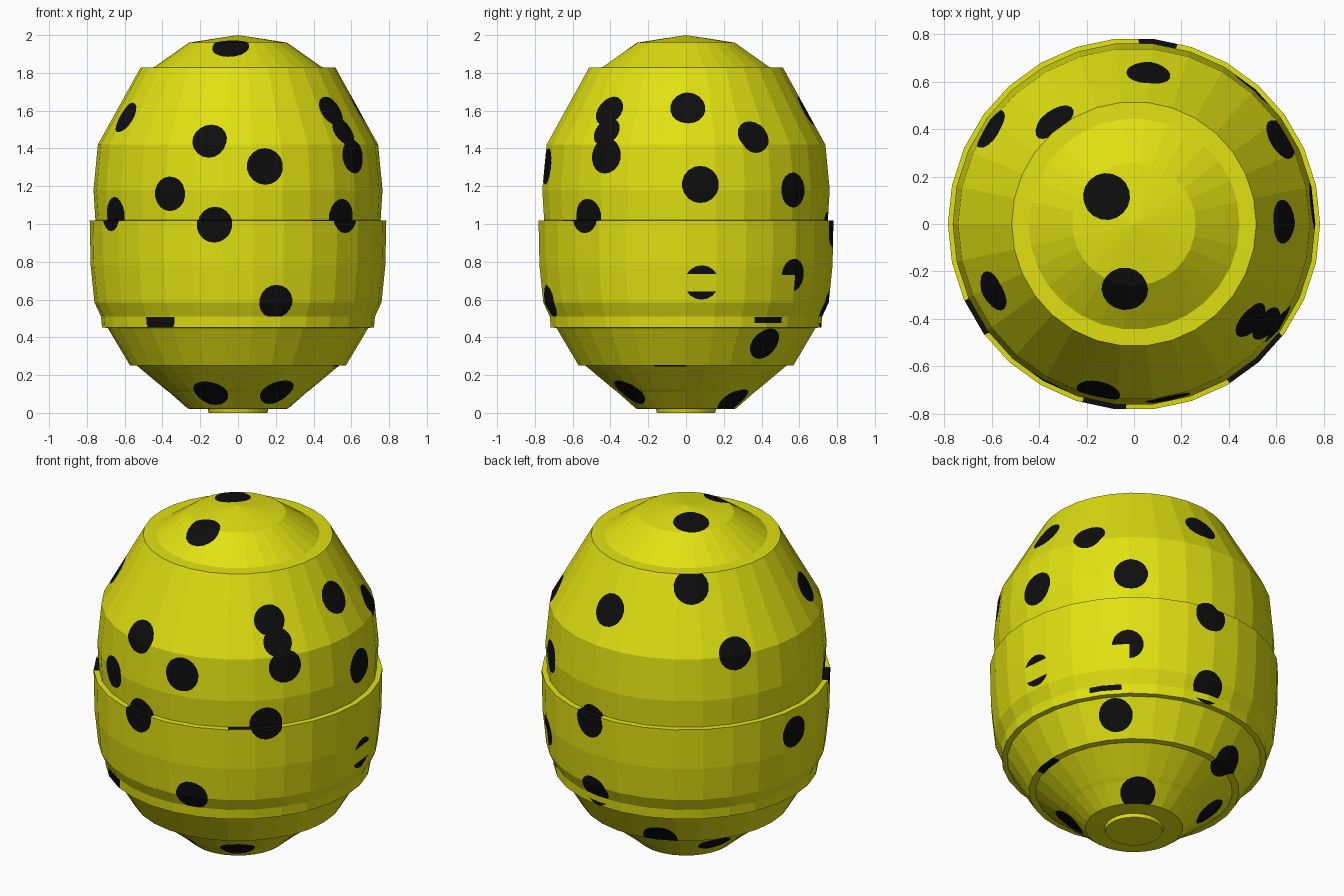
import bpy, bmesh, math
from mathutils import Vector

if "Cube" in bpy.data.objects:
    bpy.data.objects.remove(bpy.data.objects["Cube"])

SEG = 30

# Stepped egg profile (radius, height), bottom pole to top pole
PROFILE = [(0.155, 0), (0.16, 0.02), (0.265, 0.022), (0.365, 0.11), (0.385, 0.125),
           (0.535, 0.25), (0.572, 0.252), (0.69, 0.45), (0.72, 0.452), (0.725, 0.51),
           (0.76, 0.585), (0.78, 0.78), (0.785, 1.018), (0.755, 1.02), (0.765, 1.18),
           (0.742, 1.42), (0.516, 1.828), (0.445, 1.83), (0.26, 1.96), (0.12, 1.982)]

# Spots: azimuth in degrees, height, radius, then optional z_min, z_max, u_min
SPOTS = [
    (-102, 1.445, .092), (-79, 1.305, .096), (-118.5, 1.16, .09), (-99.3, 1.0, .094),
    (-74.5, .585, .09, .51), (-125, .49, .09, .455, .508), (-114, .105, .095),
    (-55.3, .11, .095), (-154.5, 1.565, .088), (-149.5, 1.05, .09),
    (-39.5, 1.6, .085), (-37, 1.49, .08), (-34.8, 1.36, .092), (-43.4, 1.04, .09),
    (0.9, 1.615, .092), (30, 1.465, .09), (5.8, 1.21, .097), (48.7, 1.18, .092),
    (6.2, .69, .09, .735), (6.2, .69, .09, .0, .642),
    (47.5, .73, .085, .73), (47.5, .73, .085, .0, .73, .01),
    (41, .365, .092, .0, .45), (37.5, .49, .09, .476, .508),
    (54, .06, .095, .022), (-9, .25, .085, .246, .2525),
    (84.5, 1.6, .092), (82.5, .975, .092), (83, .55, .09, .51), (83, .55, .1, .0, .475),
    (111, .265, .095), (147, .15, .092), (128, 1.765, .095, .0, 1.827),
    (146.5, 1.43, .092), (174, .88, .09),
    (-98, 1.945, .097), (135, 1.975, .097),
]


def material(name, color):
    m = bpy.data.materials.new(name)
    m.diffuse_color = (*color, 1)
    m.use_nodes = True
    m.node_tree.nodes["Principled BSDF"].inputs["Base Color"].default_value = m.diffuse_color
    return m


def radius_at(z):
    pts = [(0, -.001)] + PROFILE + [(0, 2.0)]
    z = min(max(z, 0), 2)
    for (r0, z0), (r1, z1) in zip(pts, pts[1:]):
        if z0 <= z <= z1:
            return r0 + (r1 - r0) * (z - z0) / (z1 - z0)
    return 0


def add_spot(bm, az, z, size, z_min=None, z_max=None, u_min=None):
    """Cut a round outline into the shell and colour the faces inside it."""
    a = math.radians(az)
    out = Vector((math.cos(a), math.sin(a), 0))
    u = Vector((-math.sin(a), math.cos(a), 0))
    slope = (radius_at(z + .06) - radius_at(z - .06)) / .12
    n = (out - Vector((0, 0, slope))).normalized()
    v = n.cross(u)
    c = out * radius_at(z) + Vector((0, 0, z))
    planes = []
    for k in range(18):
        t = 2 * math.pi * k / 18
        d = u * math.cos(t) + v * math.sin(t)
        planes.append((c + d * size, d))
    if z_min:
        planes.append((Vector((0, 0, z_min)), Vector((0, 0, -1))))
    if z_max:
        planes.append((Vector((0, 0, z_max)), Vector((0, 0, 1))))
    if u_min is not None:
        planes.append((c + u * u_min, -u))
    bm.normal_update()
    faces = [f for f in bm.faces if f.normal.dot(n) > 0.05]
    for co, no in planes:
        if not faces:
            return
        geom = set(faces)
        for f in faces:
            geom.update(f.edges)
            geom.update(f.verts)
        res = bmesh.ops.bisect_plane(bm, geom=list(geom), dist=1e-5, plane_co=co, plane_no=no)
        faces = [f for f in res["geom"] if isinstance(f, bmesh.types.BMFace)
                 and (f.calc_center_median() - co).dot(no) < 0]
    for f in faces:
        f.material_index = 1


# Egg shell: faceted lathe
bm = bmesh.new()
rings = [[bm.verts.new((r * math.cos(2 * math.pi * i / SEG), r * math.sin(2 * math.pi * i / SEG), z))
          for i in range(SEG)] for r, z in PROFILE]
for lo, hi in zip(rings, rings[1:]):
    for i in range(SEG):
        j = (i + 1) % SEG
        bm.faces.new((lo[i], lo[j], hi[j], hi[i]))
bottom, top = bm.verts.new((0, 0, 0)), bm.verts.new((0, 0, 2))
for i in range(SEG):
    j = (i + 1) % SEG
    bm.faces.new((bottom, rings[0][j], rings[0][i]))
    bm.faces.new((top, rings[-1][i], rings[-1][j]))

# Dark spots cut into the shell
for s in SPOTS:
    add_spot(bm, *s)

mesh = bpy.data.meshes.new("spotted_egg")
bm.to_mesh(mesh)
bm.free()
mesh.materials.append(material("yellow shell", (0.75, 0.75, 0.006)))
mesh.materials.append(material("black spots", (0.004, 0.004, 0.004)))
bpy.context.collection.objects.link(bpy.data.objects.new("spotted_egg", mesh))
